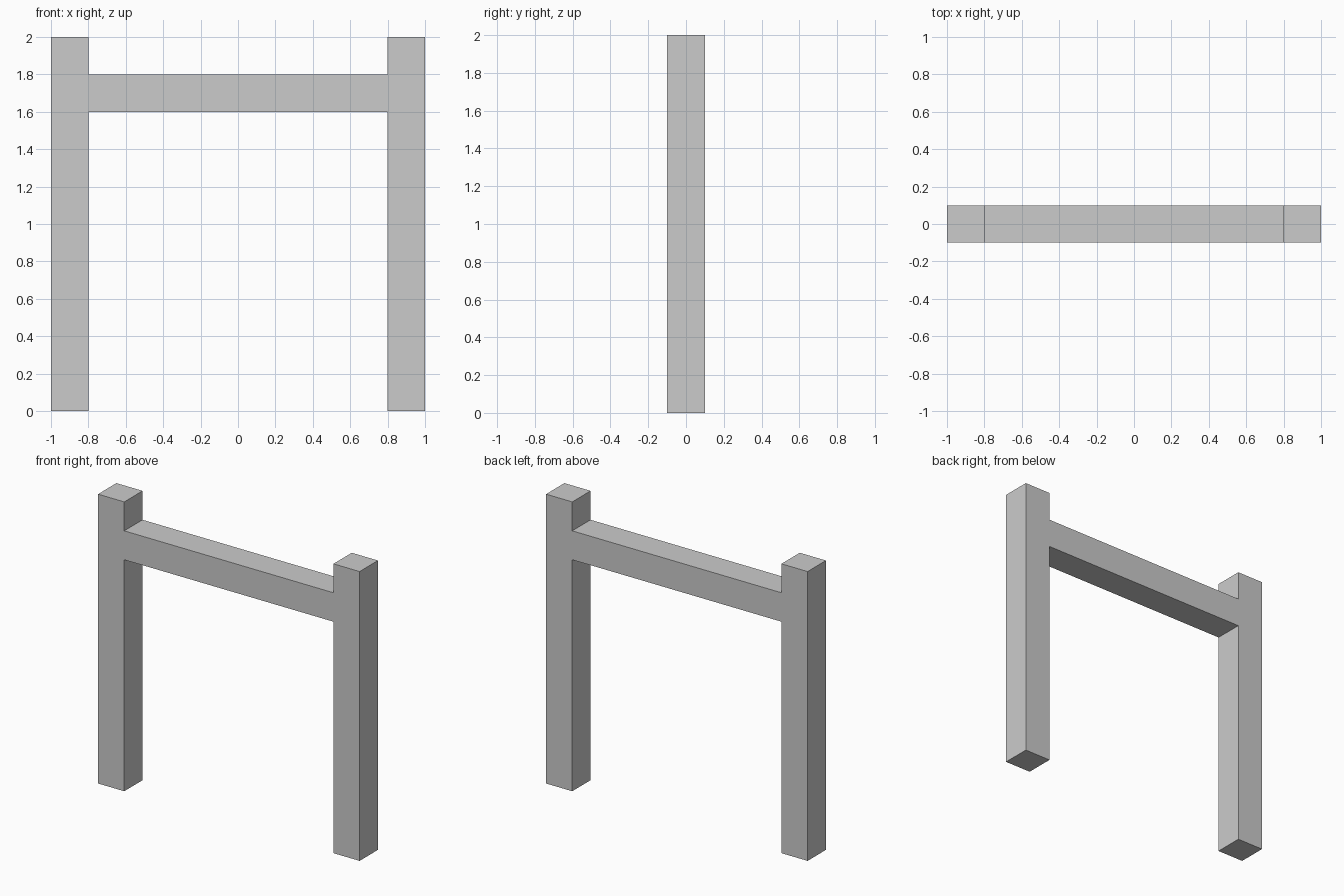
import bpy
import bmesh

if "Cube" in bpy.data.objects:
    bpy.data.objects.remove(bpy.data.objects["Cube"])

DEPTH = 0.2

# Right half of the H-shaped outline (x, z), mirrored to give the left half
right_half = [(0.8, 1.6), (0.8, 0), (1, 0), (1, 2), (0.8, 2), (0.8, 1.8)]
outline = right_half + [(-x, z) for x, z in reversed(right_half)]

# Two posts and the crossbar as one flush solid
bm = bmesh.new()
front = bm.faces.new([bm.verts.new((x, -DEPTH / 2, z)) for x, z in outline])
result = bmesh.ops.extrude_face_region(bm, geom=[front], use_keep_orig=True)
back_verts = [v for v in result["geom"] if isinstance(v, bmesh.types.BMVert)]
bmesh.ops.translate(bm, verts=back_verts, vec=(0, DEPTH, 0))

# Split the front and back into posts and crossbar
for x in (-0.8, 0.8):
    bmesh.ops.bisect_plane(bm, geom=bm.verts[:] + bm.edges[:] + bm.faces[:],
                           plane_co=(x, 0, 0), plane_no=(1, 0, 0))
bmesh.ops.recalc_face_normals(bm, faces=bm.faces[:])

mesh = bpy.data.meshes.new("post_and_crossbar_frame")
bm.to_mesh(mesh)
bm.free()
frame = bpy.data.objects.new("post_and_crossbar_frame", mesh)
bpy.context.collection.objects.link(frame)
